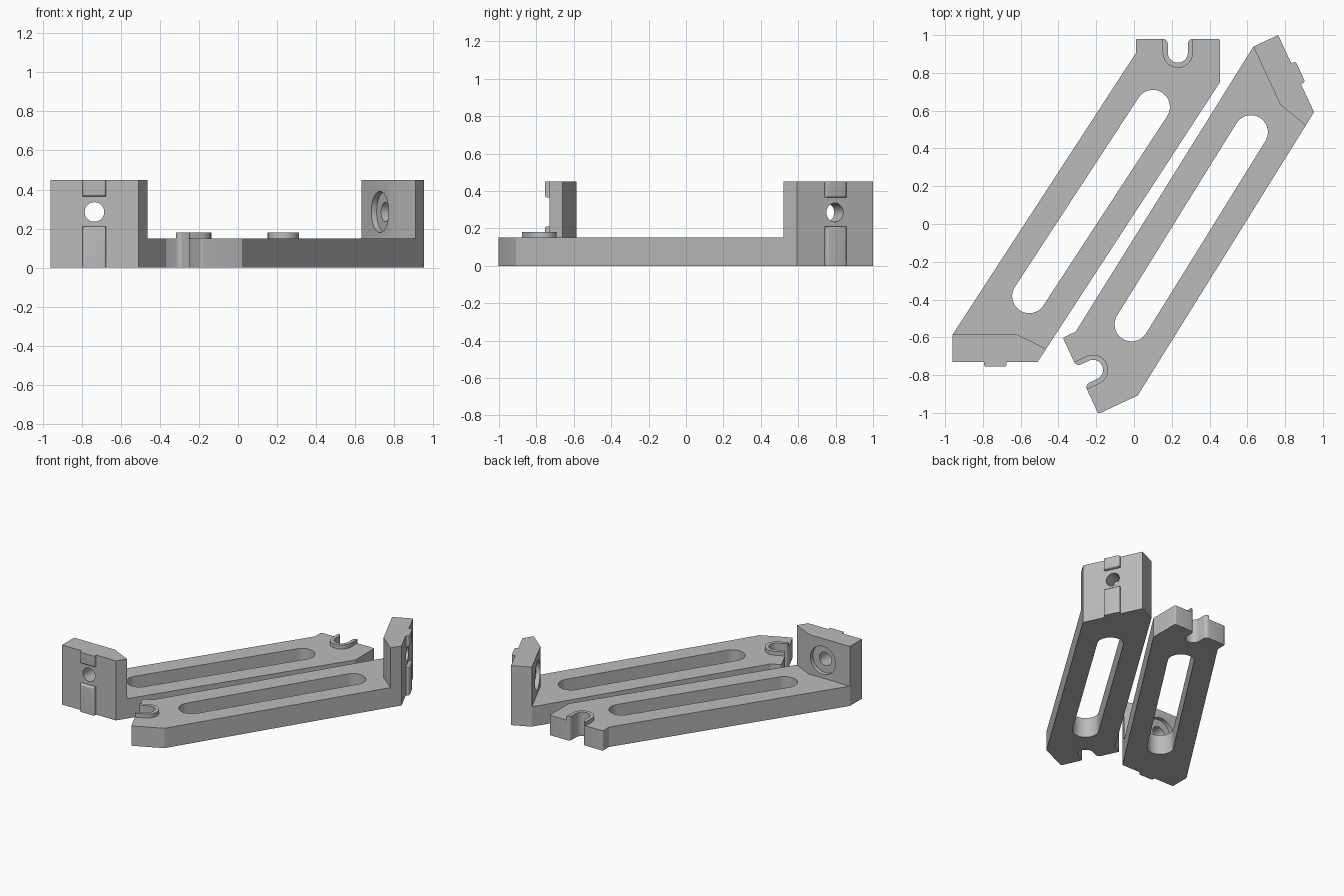
import bpy, bmesh, math
from mathutils import Matrix

if "Cube" in bpy.data.objects:
    bpy.data.objects.remove(bpy.data.objects["Cube"])

grey = bpy.data.materials.new("plain_grey")
grey.use_nodes = True
grey.diffuse_color = (0.5, 0.5, 0.5, 1)
grey.node_tree.nodes["Principled BSDF"].inputs["Base Color"].default_value = (0.5, 0.5, 0.5, 1)


def arc(cx, cy, r, start, end, steps=16):
    """Points along an arc, angles in degrees."""
    angles = [math.radians(start + (end - start) * i / steps) for i in range(steps + 1)]
    return [(cx + r * math.cos(a), cy + r * math.sin(a)) for a in angles]


def new_object(name, bm):
    bmesh.ops.recalc_face_normals(bm, faces=bm.faces)
    mesh = bpy.data.meshes.new(name)
    bm.to_mesh(mesh)
    bm.free()
    mesh.materials.append(grey)
    obj = bpy.data.objects.new(name, mesh)
    bpy.context.collection.objects.link(obj)
    return obj


def prism(name, outline, z0, z1):
    bm = bmesh.new()
    face = bm.faces.new([bm.verts.new((x, y, z0)) for x, y in outline])
    top = bmesh.ops.extrude_face_region(bm, geom=[face])["geom"]
    verts = [v for v in top if isinstance(v, bmesh.types.BMVert)]
    bmesh.ops.translate(bm, verts=verts, vec=(0, 0, z1 - z0))
    return new_object(name, bm)


def bore(name, x, z, r, y0, y1):
    """Cylinder along y."""
    bm = bmesh.new()
    place = Matrix.Translation((x, (y0 + y1) / 2, z)) @ Matrix.Rotation(math.pi / 2, 4, "X")
    bmesh.ops.create_cone(bm, cap_ends=True, segments=40, radius1=r, radius2=r,
                          depth=y1 - y0, matrix=place)
    return new_object(name, bm)


def cut(target, cutter):
    mod = target.modifiers.new("cut", "BOOLEAN")
    mod.operation = "DIFFERENCE"
    mod.solver = "EXACT"
    mod.object = cutter
    graph = bpy.context.evaluated_depsgraph_get()
    mesh = bpy.data.meshes.new_from_object(target.evaluated_get(graph))
    target.modifiers.clear()
    target.data = mesh
    bpy.data.objects.remove(cutter)


# Slanted arm and upright as one solid
END = 0.98
outline = [(-0.96, -0.73), (-0.51, -0.73), (0.455, 0.75)]
outline += arc(0.445, END - 0.01, 0.01, 0, 90, 4) + arc(0.02, END - 0.01, 0.01, 90, 180, 4)
outline += [(0.01, 0.905), (-0.96, -0.585)]
arm = prism("left_bracket", outline, 0, 0.45)
cut(arm, prism("clearance", [(-2, -0.585), (-0.62, -0.585), (0, -0.885), (2, -0.885),
                             (2, 2), (-2, 2)], 0.15, 1))

# Long slot along the arm
ax, ay, bx, by = 0.1, 0.62, -0.555, -0.382
lean = math.degrees(math.atan2(ay - by, ax - bx))
slot = arc(ax, ay, 0.09, lean - 90, lean + 90, 24) + arc(bx, by, 0.09, lean + 90, lean + 270, 24)
cut(arm, prism("slot", slot, -0.1, 0.3))

# Open notch with rounded lips
NX, NY, RI, RO = 0.232, 0.907, 0.053, 0.08
lip = RO - RI
left_lip = arc(NX - RO, END - lip, lip, 90, 0, 6)
right_lip = arc(NX + RO, END - lip, lip, 180, 90, 6)
inner = left_lip + arc(NX, NY, RI, 180, 360, 24) + right_lip
cut(arm, prism("notch", inner + [(NX + RO, 1.2), (NX - RO, 1.2)], -0.1, 0.3))

# Bolt hole and its counterbore through the upright
HX, HZ = -0.735, 0.285
cut(arm, bore("bolt_hole", HX, HZ, 0.05, -0.9, -0.4))
cut(arm, bore("counterbore", HX, HZ, 0.105, -0.615, -0.4))

# Raised rim round the notch
rim = prism("left_notch_rim", inner + arc(NX, NY, RO, 360, 180, 24), 0.149, 0.18)
parts = [arm, rim]

# Locating keys above and below the bolt hole
for name, z0, z1, free_end in (("left_lower_key", 0, 0.21, 0.21),
                               ("left_upper_key", 0.365, 0.45, 0.365)):
    key = prism(name, [(HX - 0.06, -0.755), (HX + 0.06, -0.755),
                       (HX + 0.06, -0.729), (HX - 0.06, -0.729)], z0, z1)
    bm = bmesh.new()
    bm.from_mesh(key.data)
    edges = []
    for e in bm.edges:
        a, b = e.verts
        front = all(v.co.y < -0.75 for v in (a, b))
        upright = abs(a.co.z - b.co.z) > 0.01
        at_free = all(abs(v.co.z - free_end) < 0.001 for v in (a, b))
        if front and (upright or at_free):
            edges.append(e)
    bmesh.ops.bevel(bm, geom=edges, offset=0.012, segments=4, profile=0.5, affect="EDGES")
    bm.to_mesh(key.data)
    bm.free()
    parts.append(key)

# Second bracket: the mirror image, turned to nest beside the first
c, s = math.cos(math.radians(-65)), math.sin(math.radians(-65))
mirror = Matrix(((c, s, 0, 0), (s, -c, 0, 0), (0, 0, 1, 0), (0, 0, 0, 1)))
place = Matrix.Translation((0.763, 1.0, 0)) @ mirror @ Matrix.Translation((0.96, 0.73, 0))
for obj in parts[:]:
    twin = bpy.data.objects.new(obj.name.replace("left", "right"), obj.data.copy())
    bpy.context.collection.objects.link(twin)
    twin.data.transform(place)
    twin.data.flip_normals()
    parts.append(twin)

# The first bracket lies on the model's right (-x), so swap the side names
for obj in parts:
    side, rest = obj.name.split("_", 1)
    obj.name = "swap_" + side + "_" + rest
for obj in parts:
    _, side, rest = obj.name.split("_", 2)
    obj.name = ("right_" if side == "left" else "left_") + rest

bpy.ops.object.select_all(action="DESELECT")
for obj in parts:
    obj.select_set(True)
bpy.context.view_layer.objects.active = arm
bpy.ops.object.shade_smooth_by_angle(angle=math.radians(30))
